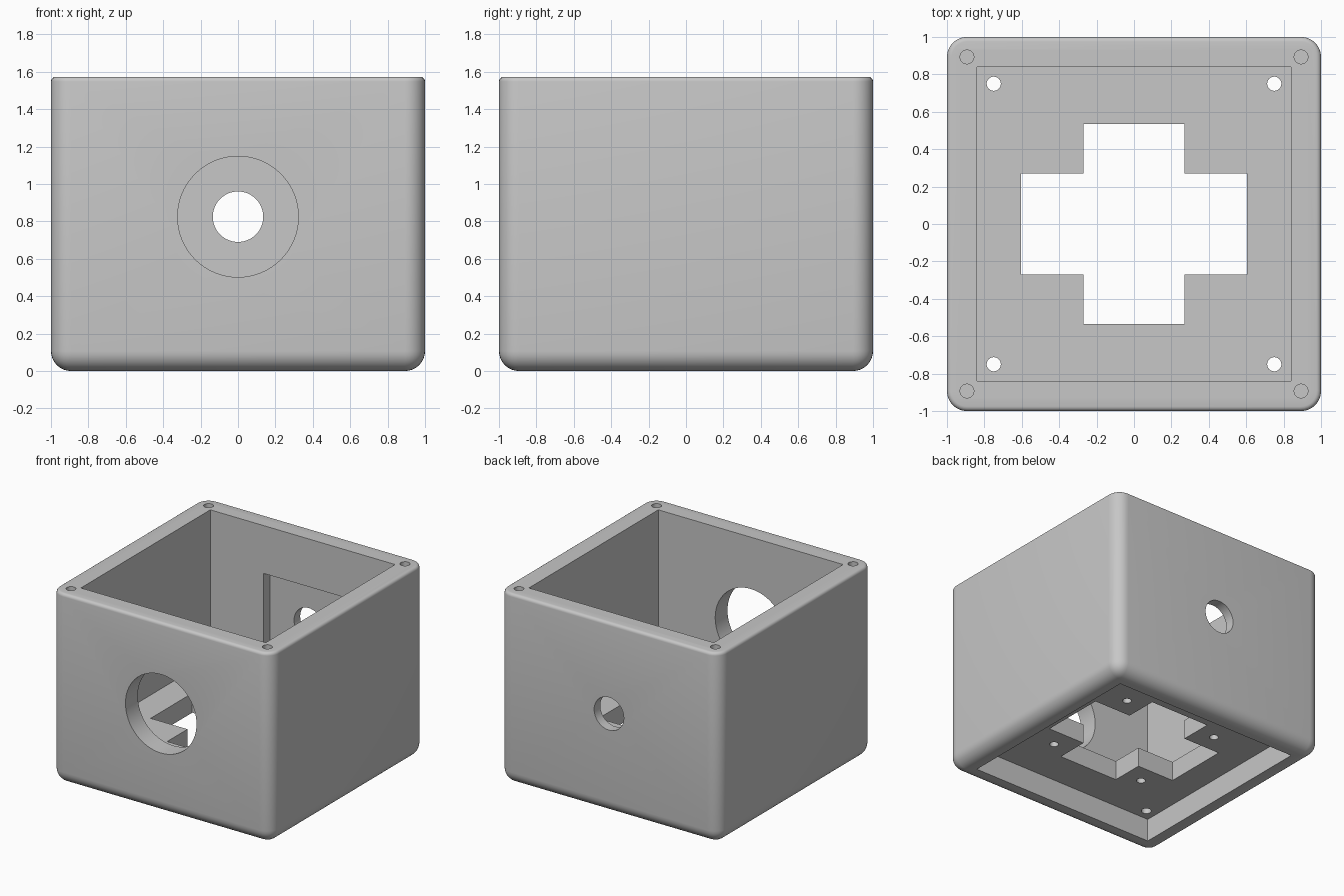
import bpy, bmesh, math
from mathutils import Matrix, Vector

cube = bpy.data.objects.get("Cube")
if cube:
    bpy.data.objects.remove(cube, do_unlink=True)

HEIGHT, INNER, FILLET = 1.573, 0.84, 0.107
FLOOR_LOW, FLOOR_TOP = 0.187, 0.347
PORT_Z = 0.825

grey = bpy.data.materials.new("plain_grey")
grey.use_nodes = True
colour = (0.57, 0.57, 0.57, 1)
grey.diffuse_color = colour
grey.node_tree.nodes["Principled BSDF"].inputs["Base Color"].default_value = colour


def make_object(name, bm):
    mesh = bpy.data.meshes.new(name)
    bmesh.ops.recalc_face_normals(bm, faces=bm.faces)
    bm.to_mesh(mesh)
    bm.free()
    mesh.materials.append(grey)
    obj = bpy.data.objects.new(name, mesh)
    bpy.context.collection.objects.link(obj)
    return obj


def box(bm, low, high):
    low, high = Vector(low), Vector(high)
    matrix = Matrix.Translation((low + high) / 2) @ Matrix.Diagonal((high - low).to_4d())
    bmesh.ops.create_cube(bm, size=1, matrix=matrix)


# Outer block: rounded sides and base, small softened rim
bm = bmesh.new()
box(bm, (-1, -1, 0), (1, 1, HEIGHT))
is_top = lambda e: all(v.co.z > HEIGHT - 0.001 for v in e.verts)
bmesh.ops.bevel(bm, geom=[e for e in bm.edges if not is_top(e)], offset=FILLET,
                segments=8, profile=0.5, affect='EDGES')
bmesh.ops.bevel(bm, geom=[e for e in bm.edges if is_top(e)], offset=0.025,
                segments=4, profile=0.5, affect='EDGES')
housing = make_object("housing", bm)
bpy.context.view_layer.objects.active = housing
housing.select_set(True)


def cut(bm):
    cutter = make_object("cutter", bm)
    cutter.hide_render = True
    mod = housing.modifiers.new("cut", 'BOOLEAN')
    mod.operation, mod.solver, mod.object = 'DIFFERENCE', 'EXACT', cutter
    bpy.ops.object.modifier_apply(modifier=mod.name)
    bpy.data.objects.remove(cutter, do_unlink=True)


def cut_box(low, high):
    bm = bmesh.new()
    box(bm, low, high)
    cut(bm)


def cut_holes(centres, radius, depth, segments=24, axis='Z'):
    bm = bmesh.new()
    turn = Matrix.Rotation(math.pi / 2, 4, 'X') if axis == 'Y' else Matrix()
    for c in centres:
        bmesh.ops.create_cone(bm, cap_ends=True, segments=segments, radius1=radius,
                              radius2=radius, depth=depth,
                              matrix=Matrix.Translation(c) @ turn)
    cut(bm)


def corners(d, z):
    return [(sx * d, sy * d, z) for sx in (-1, 1) for sy in (-1, 1)]


# Main cavity above the floor plate and recess below it
cut_box((-INNER, -INNER, FLOOR_TOP), (INNER, INNER, 2))
cut_box((-INNER, -INNER, -1), (INNER, INNER, FLOOR_LOW))

# Cross opening in the floor
cut_box((-0.605, -0.27, 0.1), (0.605, 0.27, 0.45))
cut_box((-0.27, -0.535, 0.1), (0.27, 0.535, 0.45))

# Front port, back port and the square pocket inside the back wall
cut_holes([(0, -0.9, PORT_Z)], 0.323, 0.6, 64, 'Y')
cut_box((-0.355, 0.6, PORT_Z - 0.355), (0.355, 0.92, PORT_Z + 0.355))
cut_holes([(0, 1, PORT_Z)], 0.135, 0.4, 48, 'Y')

# Through holes in the floor, blind holes beneath it, screw holes in the rim
cut_holes(corners(0.75, 0.27), 0.038, 0.4)
cut_holes(corners(0.427, 0.187), 0.034, 0.2)
cut_holes(corners(0.893, HEIGHT), 0.037, 0.54)

bpy.ops.object.shade_smooth_by_angle(angle=math.radians(30))
